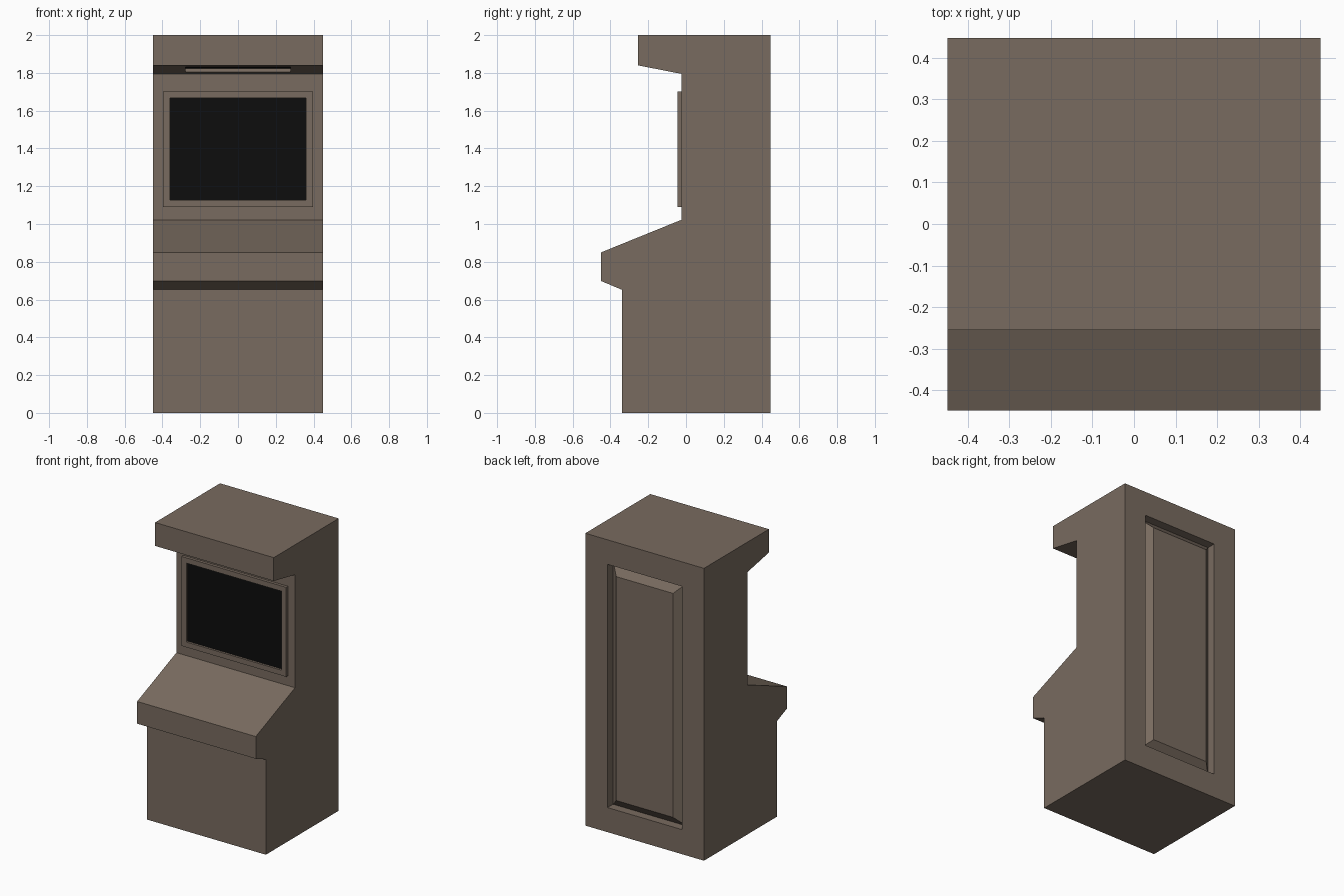
import bpy, bmesh
from mathutils import Vector

if "Cube" in bpy.data.objects:
    bpy.data.objects.remove(bpy.data.objects["Cube"])


def material(name, color):
    m = bpy.data.materials.new(name)
    m.diffuse_color = color
    m.use_nodes = True
    m.node_tree.nodes["Principled BSDF"].inputs["Base Color"].default_value = m.diffuse_color
    return m


BROWN = material("brown", (0.19, 0.147, 0.115, 1))
BLACK = material("black", (0.004, 0.004, 0.004, 1))


def face_towards(bm, normal, at):
    """Face facing a direction whose centre is nearest to a point."""
    faces = [f for f in bm.faces if f.normal.dot(Vector(normal)) > 0.9]
    return min(faces, key=lambda f: (f.calc_center_median() - Vector(at)).length)


def inset(bm, face, thickness, depth=0.0):
    bmesh.ops.inset_individual(bm, faces=[face], thickness=thickness,
                               depth=depth, use_even_offset=True)
    bm.normal_update()


def prism(bm, profile, half_width):
    """Extrude a (y, z) profile symmetrically along x."""
    face = bm.faces.new([bm.verts.new((-half_width, y, z)) for y, z in profile])
    out = bmesh.ops.extrude_face_region(bm, geom=[face])["geom"]
    verts = [v for v in out if isinstance(v, bmesh.types.BMVert)]
    bmesh.ops.translate(bm, verts=verts, vec=(2 * half_width, 0, 0))
    if face.is_valid and not any(f is face for f in bm.faces):
        bm.faces.new([v for v in face.verts])
    bmesh.ops.holes_fill(bm, edges=bm.edges[:], sides=0)
    bmesh.ops.recalc_face_normals(bm, faces=bm.faces[:])
    bm.normal_update()


def finish(bm, name):
    mesh = bpy.data.meshes.new(name)
    bm.to_mesh(mesh)
    bm.free()
    mesh.materials.append(BROWN)
    mesh.materials.append(BLACK)
    obj = bpy.data.objects.new(name, mesh)
    bpy.context.collection.objects.link(obj)
    return obj


# Cabinet body from its side profile
bm = bmesh.new()
prism(bm, [(0.447, 0), (-0.34, 0), (-0.34, 0.652), (-0.449, 0.698),
           (-0.449, 0.85), (-0.025, 1.022), (-0.025, 1.795),
           (-0.255, 1.84), (-0.255, 2), (0.447, 2)], 0.449)

# Raised door panel inside a recess on the back
back = face_towards(bm, (0, 1, 0), (0, 0.447, 1))
inset(bm, back, 0.168)
inset(bm, back, 0.0, -0.06)
inset(bm, back, 0.066, 0.06)

# Dark slot in the underside of the overhang
under = face_towards(bm, (0, -0.19, -0.98), (0, -0.14, 1.82))
inset(bm, under, 0.045)
for v in under.verts:
    v.co.x = 0.278 if v.co.x > 0 else -0.278
inset(bm, under, 0.0, -0.02)
under.material_index = 1
finish(bm, "cabinet_body")

# Screen frame with the dark screen sunk into it
bm = bmesh.new()
prism(bm, [(-0.02, 1.09), (-0.045, 1.09), (-0.045, 1.702), (-0.02, 1.702)], 0.396)
screen = face_towards(bm, (0, -1, 0), (0, -0.045, 1.4))
inset(bm, screen, 0.036)
inset(bm, screen, 0.0, -0.015)
screen.material_index = 1
finish(bm, "screen_frame")
